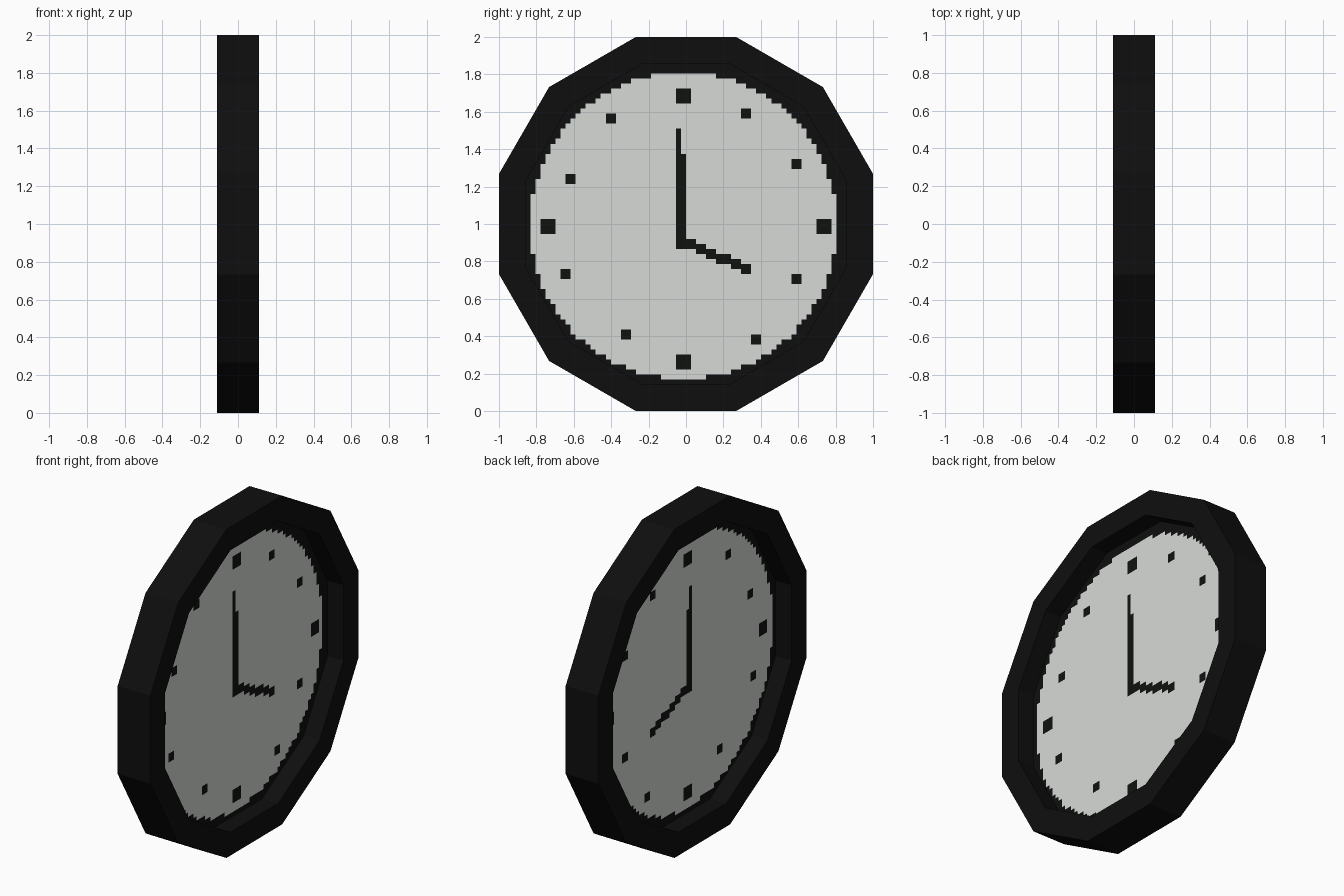
import bpy, bmesh, math

if "Cube" in bpy.data.objects:
    bpy.data.objects.remove(bpy.data.objects["Cube"])

SIDES = 12
DEPTH = 0.11            # half thickness of the frame
INNER = 0.858           # apothem of the opening
N = 64                  # dial is a 64 x 64 mosaic
P = 2 * INNER / N


def material(name, rgb):
    m = bpy.data.materials.new(name)
    m.diffuse_color = (*rgb, 1)
    m.use_nodes = True
    m.node_tree.nodes["Principled BSDF"].inputs["Base Color"].default_value = m.diffuse_color
    return m


def make_object(name, bm, mats):
    mesh = bpy.data.meshes.new(name)
    bm.to_mesh(mesh)
    bm.free()
    for m in mats:
        mesh.materials.append(m)
    ob = bpy.data.objects.new(name, mesh)
    bpy.context.collection.objects.link(ob)
    return ob


frame_black = material("frame black", (0.0045, 0.0045, 0.0045))
dial_white = material("dial white", (0.68, 0.70, 0.68))
hand_black = material("hand black", (0.005, 0.006, 0.005))

# Frame: rectangular section swept round twelve sides
bm = bmesh.new()
section = [(1, -DEPTH), (1, DEPTH), (INNER, DEPTH), (INNER, -DEPTH)]
rings = []
for k in range(SIDES):
    a = math.radians(15 + 30 * k)
    s = 1 / math.cos(math.radians(15))
    rings.append([bm.verts.new((x, r * s * math.cos(a), 1 + r * s * math.sin(a)))
                  for r, x in section])
for k in range(SIDES):
    a, b = rings[k], rings[(k + 1) % SIDES]
    for i in range(4):
        j = (i + 1) % 4
        bm.faces.new((a[i], a[j], b[j], b[i]))
bmesh.ops.recalc_face_normals(bm, faces=bm.faces)
make_object("clock_frame", bm, [frame_black])

# Dial markings as blocks: (column, row, width, height), row 0 at the top
blocks = [(30, 5, 3, 3), (30, 58, 3, 3), (3, 31, 3, 3), (58, 31, 3, 3)]
blocks += [(c, r, 2, 2) for c, r in
           [(43, 9), (53, 19), (53, 42), (45, 54),
            (19, 53), (7, 41), (8, 22), (16, 10)]]
# Minute hand, then stepped hour hand
blocks += [(30, 18, 2, 19), (30, 13, 1, 5)]
blocks += [(c, 35 + round((c - 32) * 5 / 11.5), 1, 2) for c in range(32, 45)]
marked = {(c + i, r + j) for c, r, w, h in blocks
          for i in range(w) for j in range(h)}


def dial_colour(c, r):
    if (c, r) in marked:
        return 1
    inside = math.hypot(c + 0.5 - 31.5, r + 0.5 - 32.3) < 30.6
    return 0 if inside else 2


# Dial: thin mosaic plate in the middle of the frame, seen from both sides
bm = bmesh.new()
grid = {}


def corner(c, r):
    if (c, r) not in grid:
        grid[c, r] = bm.verts.new((0, -INNER + c * P, 1 + INNER - r * P))
    return grid[c, r]


for c in range(N):
    for r in range(N):
        if math.hypot(c + 0.5 - N / 2, r + 0.5 - N / 2) * P > 0.92:
            continue
        f = bm.faces.new((corner(c, r), corner(c, r + 1),
                          corner(c + 1, r + 1), corner(c + 1, r)))
        f.material_index = dial_colour(c, r)
dial = make_object("clock_dial", bm, [dial_white, hand_black, frame_black])
solid = dial.modifiers.new("thickness", 'SOLIDIFY')
solid.thickness = 0.004
solid.offset = 0
